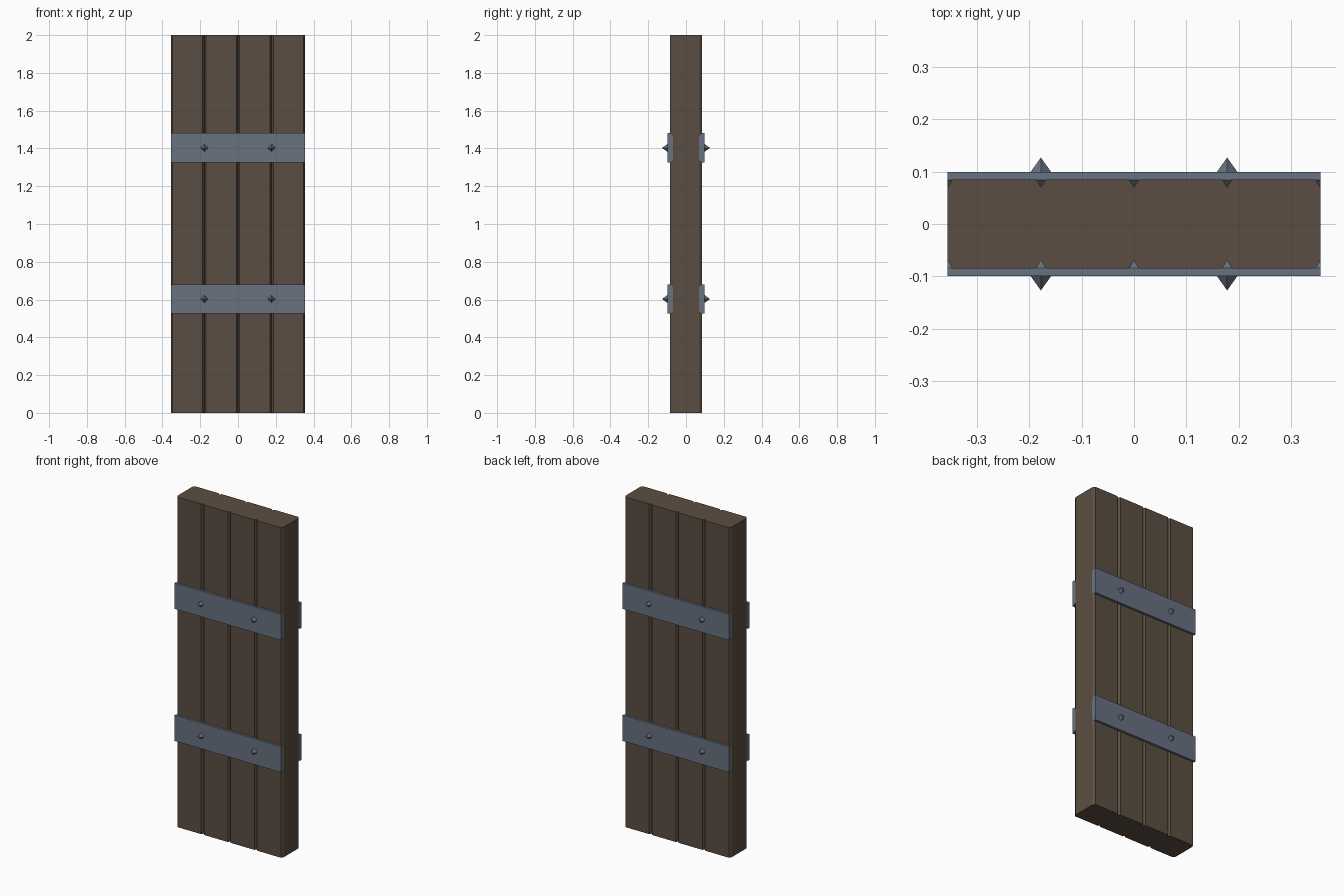
import bpy, bmesh
from mathutils import Vector

if "Cube" in bpy.data.objects:
    bpy.data.objects.remove(bpy.data.objects["Cube"])


def material(name, rgb):
    m = bpy.data.materials.new(name)
    m.diffuse_color = (*rgb, 1)
    m.use_nodes = True
    m.node_tree.nodes["Principled BSDF"].inputs["Base Color"].default_value = m.diffuse_color
    return m


wood = material("dark_wood", (0.104, 0.076, 0.054))
iron = material("grey_iron", (0.138, 0.168, 0.220))


def extrude(name, profile, direction, mat):
    """Closed prism from a flat list of points."""
    bm = bmesh.new()
    face = bm.faces.new([bm.verts.new(p) for p in profile])
    out = bmesh.ops.extrude_face_region(bm, geom=[face], use_keep_orig=True)
    moved = [g for g in out["geom"] if isinstance(g, bmesh.types.BMVert)]
    bmesh.ops.translate(bm, verts=moved, vec=Vector(direction))
    return finish(name, bm, mat)


def finish(name, bm, mat):
    bmesh.ops.recalc_face_normals(bm, faces=bm.faces)
    me = bpy.data.meshes.new(name)
    bm.to_mesh(me)
    bm.free()
    me.materials.append(mat)
    ob = bpy.data.objects.new(name, me)
    bpy.context.collection.objects.link(ob)
    return ob


W, D, PLANK = 0.356, 0.085, 0.178   # half width, half depth, plank pitch
CX, CY = 0.009, 0.015               # plank edge chamfer

# Plank panel: one outline with V grooves between the four planks
front = [(-W, -D + CY)]
for i in range(4):
    x0 = -W + i * PLANK
    x1 = x0 + PLANK
    front += [(x0 + CX, -D), (x1 - CX, -D), (x1, -D + CY)]
back = [(-x, -y) for x, y in front]
extrude("plank_panel", [(x, y, 0) for x, y in front + back], (0, 0, 2), wood)

# Iron straps (inner edges chamfered) and pointed studs, on both sides
H, IN, OUT, C = 0.078, 0.07, 0.099, 0.014
for zc, level in ((0.603, "lower"), (1.403, "upper")):
    for s, side in ((-1, "front"), (1, "back")):
        yz = [(OUT, -H), (OUT, H), (IN + C, H), (IN, H - C), (IN, C - H), (IN + C, -H)]
        extrude(f"{level}_{side}_strap", [(-W, s * y, zc + z) for y, z in yz],
                (2 * W, 0, 0), iron)
        for sx, hand in ((-1, "left"), (1, "right")):
            bm = bmesh.new()
            x, r = sx * PLANK, 0.02
            ring = [bm.verts.new((x + dx * r, s * OUT, zc + dz * r))
                    for dx, dz in ((1, 0), (0, 1), (-1, 0), (0, -1))]
            tip = bm.verts.new((x, s * 0.127, zc))
            bm.faces.new(ring)
            for i in range(4):
                bm.faces.new((ring[i], ring[(i + 1) % 4], tip))
            finish(f"{level}_{side}_{hand}_stud", bm, iron)
